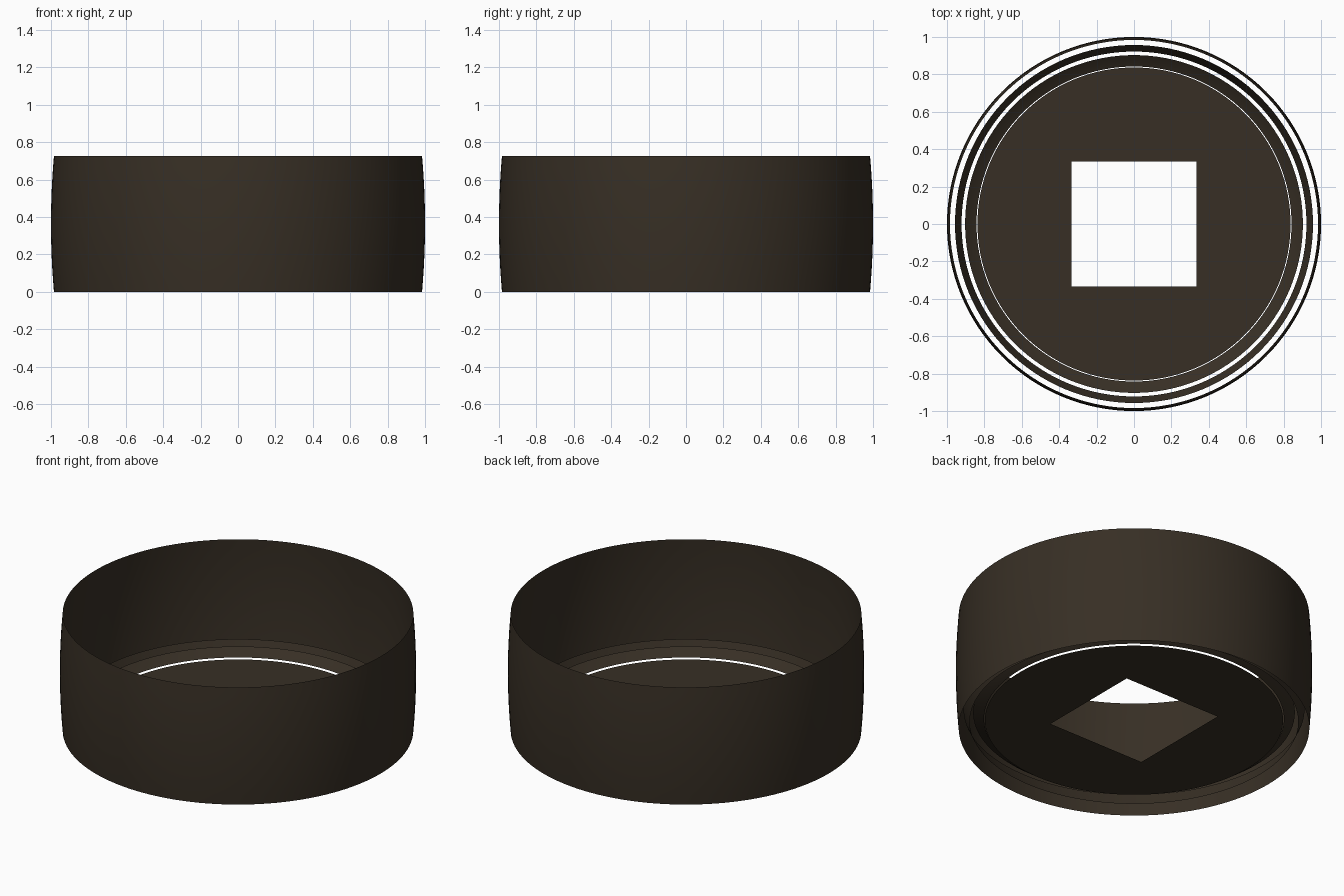
import bpy, bmesh, math

if "Cube" in bpy.data.objects:
    bpy.data.objects.remove(bpy.data.objects["Cube"])

SEGS = 128
mat = bpy.data.materials.new("dark brown")
mat.diffuse_color = (0.038, 0.028, 0.018, 1)
mat.use_nodes = True
mat.node_tree.nodes["Principled BSDF"].inputs["Base Color"].default_value = mat.diffuse_color


def loft(name, rings, z_levels):
    """Join closed loops of xy points at the given heights into one surface."""
    bm = bmesh.new()
    loops = [[bm.verts.new((x, y, z)) for x, y in ring]
             for ring, z in zip(rings, z_levels)]
    for a, b in zip(loops, loops[1:]):
        for i in range(SEGS):
            j = (i + 1) % SEGS
            bm.faces.new((a[i], a[j], b[j], b[i]))
    me = bpy.data.meshes.new(name)
    bm.to_mesh(me)
    bm.free()
    me.materials.append(mat)
    ob = bpy.data.objects.new(name, me)
    bpy.context.collection.objects.link(ob)
    for p in me.polygons:
        p.use_smooth = True
    return ob


def angles():
    return [2 * math.pi * i / SEGS for i in range(SEGS)]


def circle(r):
    return [(r * math.cos(a), r * math.sin(a)) for a in angles()]


def square(h):
    pts = []
    for a in angles():
        c, s = math.cos(a), math.sin(a)
        k = h / max(abs(c), abs(s))
        pts.append((c * k, s * k))
    return pts


def flip(ob):
    ob.data.flip_normals()


# thin, slightly barrelled outer wall, open at both ends
H, N = 0.726, 12
zs = [H * i / N for i in range(N + 1)]
loft("outer_wall", [circle(1 - 0.016 * (2 * z / H - 1) ** 2) for z in zs], zs)

# steep inner ring, facing inwards
flip(loft("steep_ring", [circle(0.922), circle(0.957)], [0.04, 0.12]))

# shallow sloping ring around the floor
flip(loft("sloping_ring", [circle(0.842), circle(0.87), circle(0.903)],
          [0.06, 0.075, 0.10]))

# flat floor with a square opening
flip(loft("floor_plate", [square(0.333), circle(0.837)], [0.05, 0.05]))
